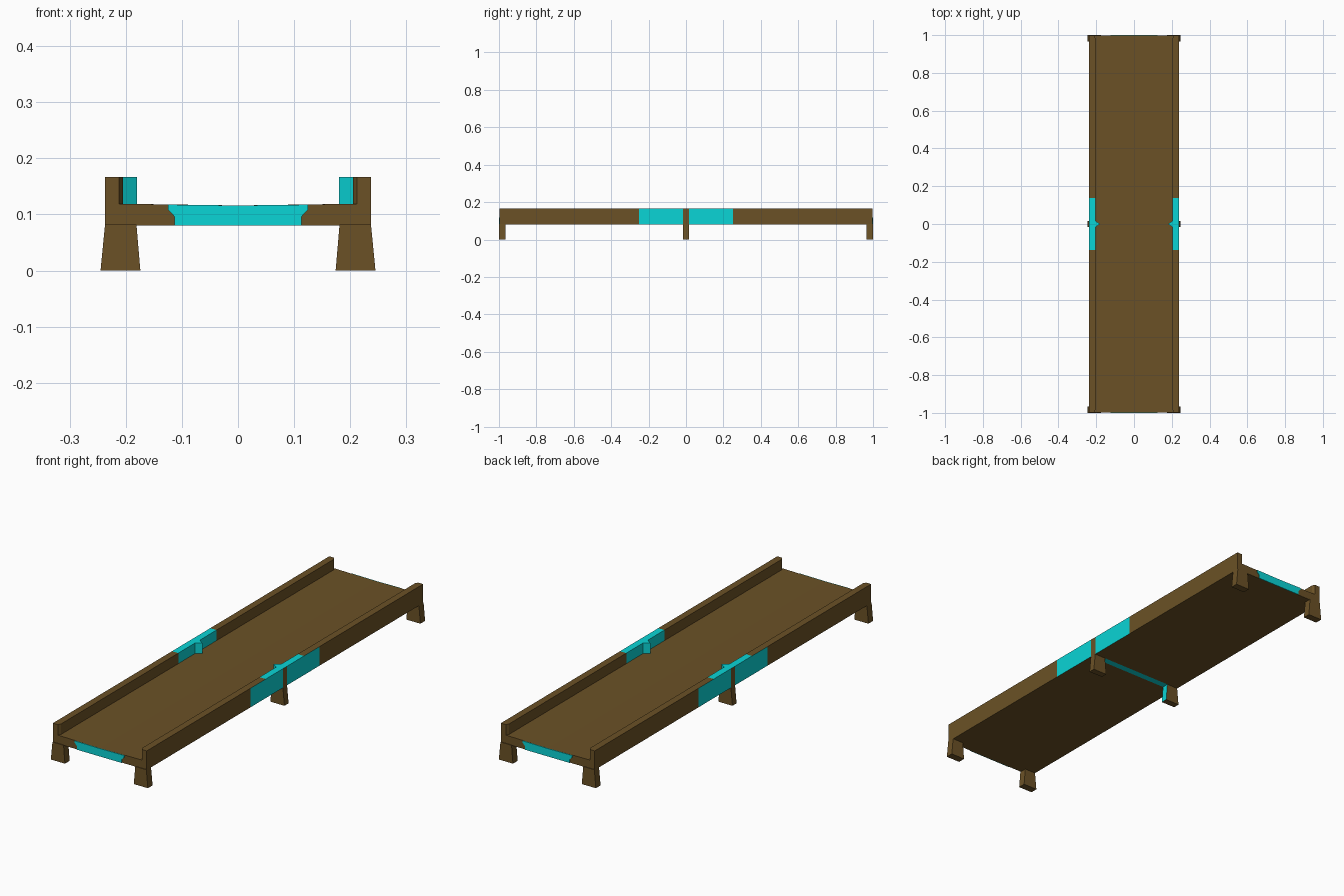
import bpy, bmesh

if "Cube" in bpy.data.objects:
    bpy.data.objects.remove(bpy.data.objects["Cube"])


def material(name, rgb):
    m = bpy.data.materials.new(name)
    m.diffuse_color = (*rgb, 1)
    m.use_nodes = True
    m.node_tree.nodes["Principled BSDF"].inputs["Base Color"].default_value = m.diffuse_color
    return m


BROWN = material("dark_brown", (0.147, 0.083, 0.019))
CYAN = material("cyan", (0.003, 0.66, 0.67))


def make(name, verts, faces, rule=None):
    """Mesh object; rule(face) returns 0 for brown, 1 for cyan."""
    bm = bmesh.new()
    vs = [bm.verts.new(v) for v in verts]
    for f in faces:
        bm.faces.new([vs[i] for i in f])
    bmesh.ops.recalc_face_normals(bm, faces=bm.faces)
    bm.normal_update()
    if rule:
        for f in bm.faces:
            f.material_index = rule(f)
    me = bpy.data.meshes.new(name)
    bm.to_mesh(me)
    bm.free()
    me.materials.append(BROWN)
    me.materials.append(CYAN)
    ob = bpy.data.objects.new(name, me)
    bpy.context.collection.objects.link(ob)
    return ob


def loft(name, rings, rule=None):
    """Join equal-length closed rings and cap both ends."""
    n = len(rings[0])
    verts = [p for r in rings for p in r]
    faces = [tuple(range(n)), tuple(range(len(verts) - n, len(verts)))]
    for k in range(len(rings) - 1):
        for i in range(n):
            j = (i + 1) % n
            faces.append((k * n + i, k * n + j, (k + 1) * n + j, (k + 1) * n + i))
    return make(name, verts, faces, rule)


# Walkway: channel section with raised side rails, rails flare at the ends
def section(y):
    inner = 0.212 if abs(y) > 0.99 else 0.205
    half = [(0.18, 0.08), (0.237, 0.08), (0.237, 0.167), (inner, 0.167), (inner, 0.119)]
    pts = half + [(0, 0.116)] + [(-x, z) for x, z in reversed(half)]
    return [(x, y, z) for x, z in pts]


def walkway_colour(f):
    c, n = f.calc_center_median(), f.normal
    y = abs(c.y)
    if abs(n.y) > 0.7:
        return 0
    if n.z < -0.7:                                   # cross strip underneath
        return int(y < 0.015 and abs(c.x) < 0.1)
    if abs(c.x) > 0.236:                             # outer rail panels
        return int(0.015 < y < 0.25)
    if c.z > 0.125:                                  # rail top and inner side
        return int(y < 0.138)
    return 0


half_stations = [0.015, 0.138, 0.25, 0.985, 0.997]
stations = [-y for y in reversed(half_stations)] + half_stations
loft("walkway", [section(y) for y in stations], walkway_colour)

# Flared legs at both ends and in the middle
for side, sx in (("left", -1), ("right", 1)):
    for where, yc in (("front", -0.983), ("middle", 0), ("back", 0.983)):
        def ring(x0, x1, h, z):
            return [(sx * x0, yc - h, z), (sx * x1, yc - h, z),
                    (sx * x1, yc + h, z), (sx * x0, yc + h, z)]

        def leg_colour(f, mid=(yc == 0)):            # middle legs: cyan inner face
            return int(mid and f.normal.x * sx < -0.7)

        h = 0.015 if yc == 0 else 0.017
        loft(f"{side}_{where}_leg",
             [ring(0.174, 0.245, h, 0), ring(0.181, 0.237, h, 0.082)], leg_colour)

    # Pointed rib on the inner face of each rail
    tri = [(0.206, -0.018), (0.18, 0), (0.206, 0.018)]
    loft(f"{side}_rail_rib",
         [[(sx * x, y, z) for x, y in tri] for z in (0.117, 0.167)], lambda f: 1)

# Cyan plates on the end beams
plate_half = [(0.113, 0.08), (0.113, 0.096), (0.125, 0.109), (0.125, 0.1175), (0, 0.116)]
outline = plate_half + [(-x, z) for x, z in reversed(plate_half[:-1])]
for where, s in (("front", -1), ("back", 1)):
    loft(f"{where}_end_plate",
         [[(x, s * y, z) for x, z in outline] for y in (0.995, 1.0)], lambda f: 1)
